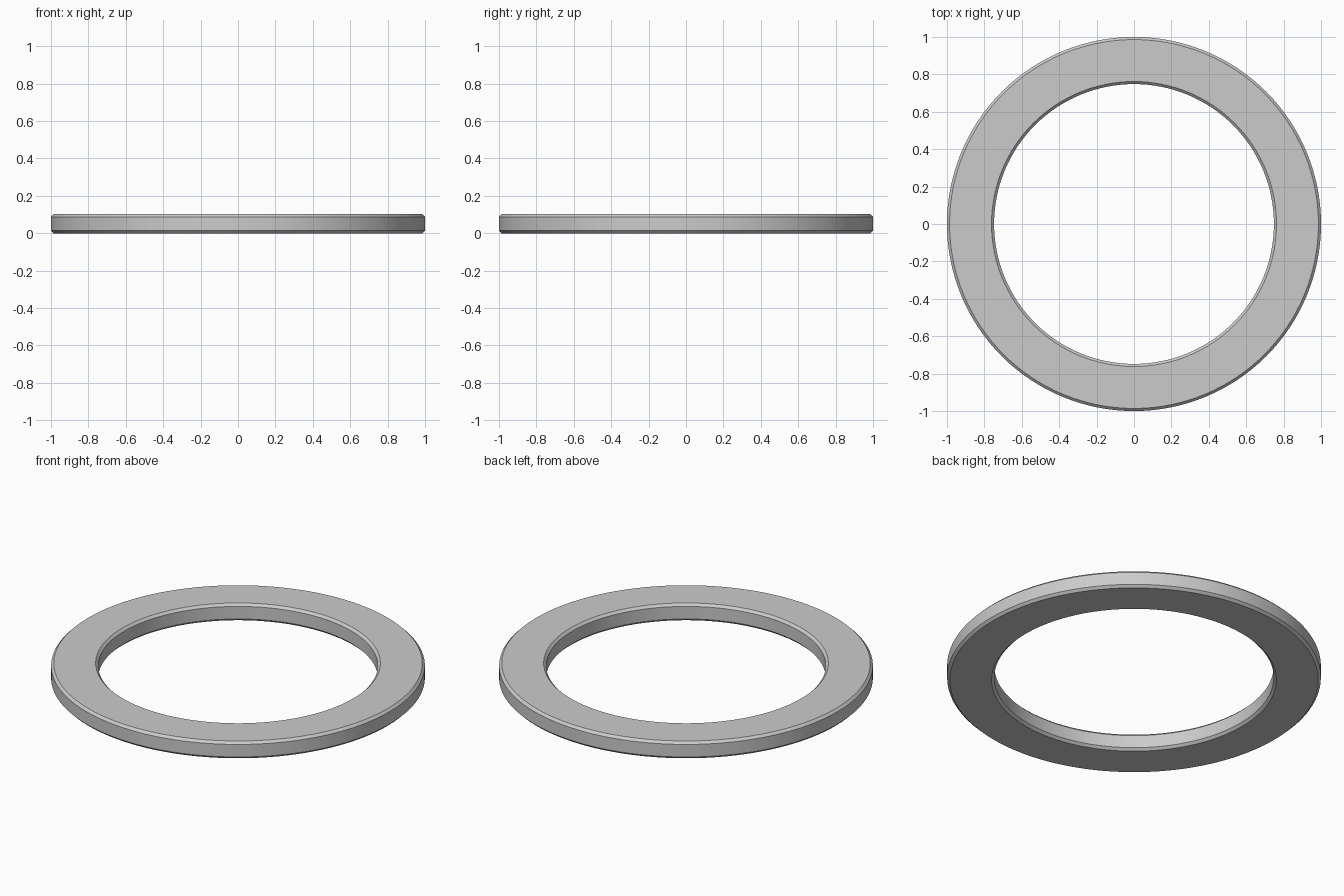
import bpy, bmesh, math

if "Cube" in bpy.data.objects:
    bpy.data.objects.remove(bpy.data.objects["Cube"])

R_OUT, R_IN, H, C = 1.0, 0.748, 0.102, 0.014
SEGMENTS = 128

# Chamfered rectangular cross-section (radius, height)
profile = [(R_IN + C, 0), (R_OUT - C, 0), (R_OUT, C), (R_OUT, H - C),
           (R_OUT - C, H), (R_IN + C, H), (R_IN, H - C), (R_IN, C)]

# Flat ring: revolve the section about z
bm = bmesh.new()
rings = []
for i in range(SEGMENTS):
    a = 2 * math.pi * i / SEGMENTS
    rings.append([bm.verts.new((r * math.cos(a), r * math.sin(a), z)) for r, z in profile])
n = len(profile)
for i in range(SEGMENTS):
    p, q = rings[i], rings[(i + 1) % SEGMENTS]
    for j in range(n):
        k = (j + 1) % n
        bm.faces.new((p[j], q[j], q[k], p[k]))
bmesh.ops.recalc_face_normals(bm, faces=bm.faces)
mesh = bpy.data.meshes.new("flat_ring")
bm.to_mesh(mesh)
bm.free()

ring = bpy.data.objects.new("flat_ring", mesh)
bpy.context.collection.objects.link(ring)

# Smooth round walls, crisp chamfer edges
bpy.context.view_layer.objects.active = ring
ring.select_set(True)
bpy.ops.object.shade_smooth_by_angle(angle=math.radians(30))
